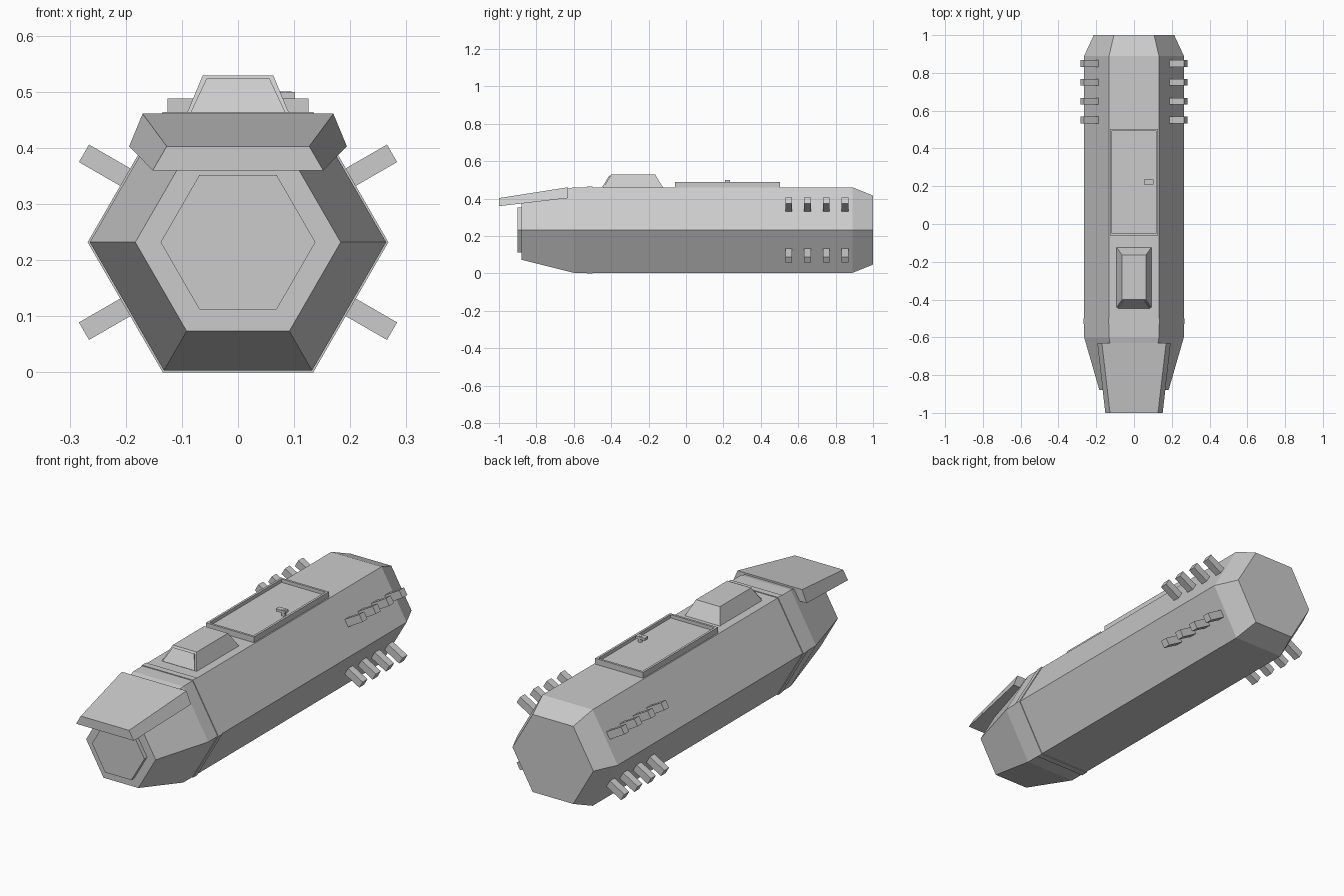
import bpy, bmesh, math
from mathutils import Matrix, Vector

if "Cube" in bpy.data.objects:
    bpy.data.objects.remove(bpy.data.objects["Cube"])

grey = bpy.data.materials.new("hull grey")
grey.use_nodes = True
COLOR = (0.6, 0.6, 0.6, 1)
grey.diffuse_color = COLOR
grey.node_tree.nodes["Principled BSDF"].inputs["Base Color"].default_value = COLOR
MID = 0.232  # height of the hull axis


def finish(name, bm):
    bmesh.ops.recalc_face_normals(bm, faces=bm.faces)
    mesh = bpy.data.meshes.new(name)
    bm.to_mesh(mesh)
    bm.free()
    mesh.materials.append(grey)
    obj = bpy.data.objects.new(name, mesh)
    bpy.context.collection.objects.link(obj)
    return obj


def loft(rings):
    """Skin a closed solid through matching rings of points."""
    bm = bmesh.new()
    loops = [[bm.verts.new(p) for p in ring] for ring in rings]
    n = len(loops[0])
    for a, b in zip(loops, loops[1:]):
        for i in range(n):
            j = (i + 1) % n
            bm.faces.new((a[i], a[j], b[j], b[i]))
    bm.faces.new(loops[0])
    bm.faces.new(loops[-1][::-1])
    bmesh.ops.recalc_face_normals(bm, faces=bm.faces)
    return bm


def hexagon(y, r):
    return [(r * math.cos(i * math.pi / 3), y, MID + r * math.sin(i * math.pi / 3))
            for i in range(6)]


def rect(x, y0, y1, z):
    return [(-x, y0, z), (x, y0, z), (x, y1, z), (-x, y1, z)]


def box(name, size, matrix):
    bm = bmesh.new()
    bmesh.ops.create_cube(bm, size=1, matrix=matrix @ Matrix.Diagonal((*size, 1)))
    return finish(name, bm)


# Hexagonal hull with tapered nose and tail, seam band and nose plate
finish("hull", loft([hexagon(-0.88, 0.183), hexagon(-0.6, 0.264),
                     hexagon(0.89, 0.264), hexagon(1.0, 0.213)]))
finish("seam_band", loft([hexagon(-0.53, 0.268), hexagon(-0.5, 0.268)]))
finish("nose_plate", loft([hexagon(-0.9, 0.138), hexagon(-0.87, 0.138)]))


# Sloping visor over the nose
def visor_ring(y, top, bottom, z_top, z_bottom):
    return [(-bottom, y, z_bottom), (bottom, y, z_bottom), (top, y, z_top), (-top, y, z_top)]


finish("visor", loft([visor_ring(-1.0, 0.127, 0.152, 0.403, 0.36),
                      visor_ring(-0.63, 0.17, 0.194, 0.461, 0.403)]))

# Cabin with a raised front window
bm = loft([rect(0.094, -0.445, -0.12, 0.455), rect(0.063, -0.4, -0.165, 0.529)])
front = min(bm.faces, key=lambda f: f.calc_center_median().y)
bmesh.ops.inset_region(bm, faces=[front], thickness=0.012)
bmesh.ops.inset_region(bm, faces=[front], thickness=0, depth=0.006)
finish("cabin", bm)

# Roof hatch: rim around a sunken panel
bm = loft([rect(0.126, -0.06, 0.503, 0.45), rect(0.126, -0.06, 0.503, 0.488)])
top = max(bm.faces, key=lambda f: f.calc_center_median().z)
bmesh.ops.inset_region(bm, faces=[top], thickness=0.015)
bmesh.ops.inset_region(bm, faces=[top], thickness=0, depth=-0.016)
finish("roof_hatch", bm)

# Hatch handle on its stem
box("hatch_handle", (0.05, 0.025, 0.012), Matrix.Translation((0.077, 0.222, 0.494)))
bm = bmesh.new()
bmesh.ops.create_cone(bm, cap_ends=True, segments=12, radius1=0.01, radius2=0.01, depth=0.03,
                      matrix=Matrix.Translation((0.085, 0.222, 0.486)))
finish("hatch_stem", bm)

# Four rows of side pegs standing square on the slanted hull faces
for row, angle in enumerate((30, 150, 210, 330)):
    for k in range(4):
        place = (Matrix.Translation((0, 0.55 + 0.1 * k, MID))
                 @ Matrix.Rotation(-math.radians(angle), 4, 'Y')
                 @ Matrix.Translation((0.257, 0, 0)))
        box(f"side_peg_{row + 1}_{k + 1}", (0.12, 0.036, 0.036), place)
